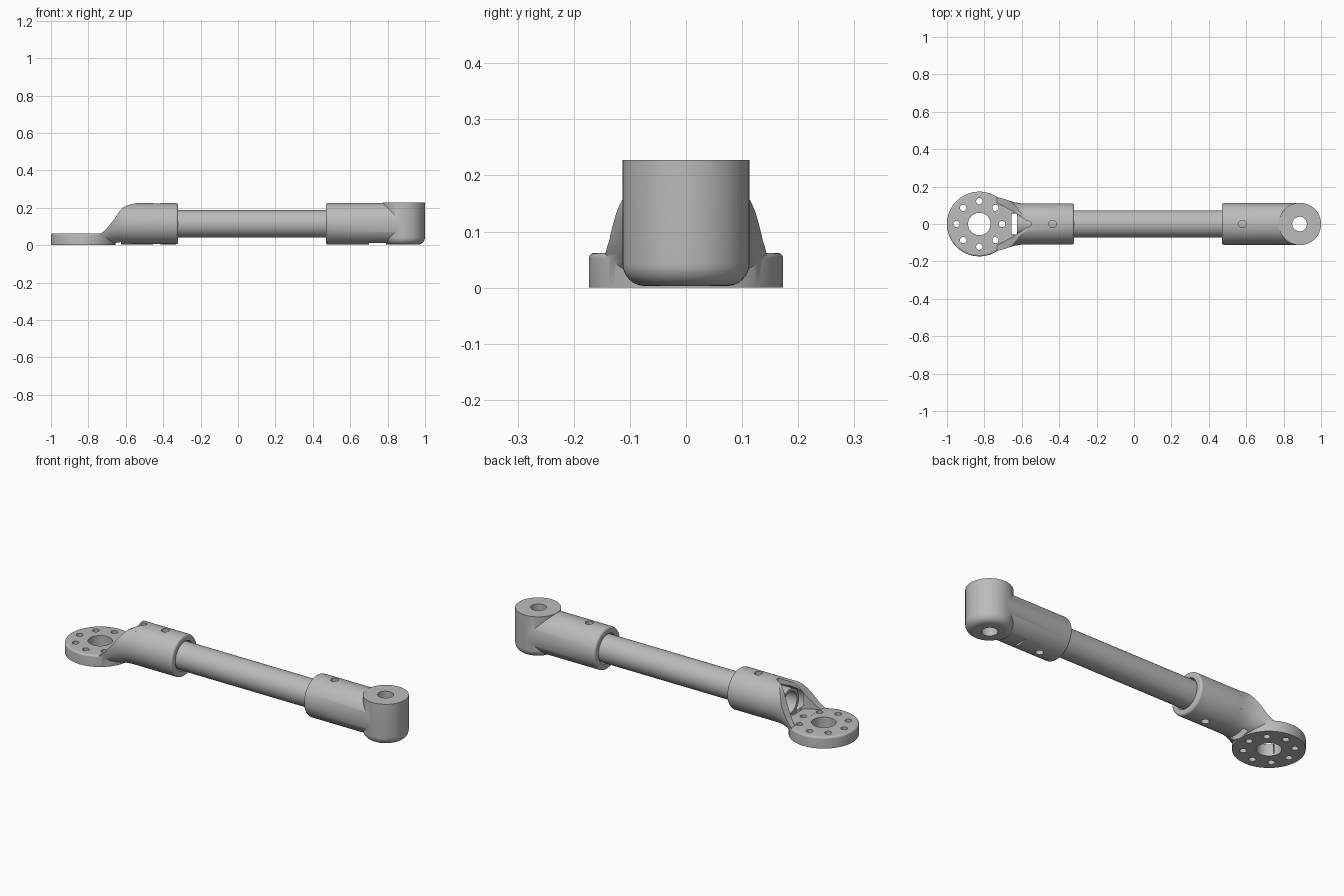
import bpy, bmesh, math
from mathutils import Matrix, Vector

if "Cube" in bpy.data.objects:
    bpy.data.objects.remove(bpy.data.objects["Cube"])

AXIS = 0.115  # height of the rod axis
grey = bpy.data.materials.new("satin grey")
grey.diffuse_color = (0.5, 0.5, 0.5, 1)
grey.use_nodes = True
grey.node_tree.nodes["Principled BSDF"].inputs["Base Color"].default_value = grey.diffuse_color


def finish(name, bm):
    bmesh.ops.remove_doubles(bm, verts=bm.verts, dist=1e-6)
    bmesh.ops.recalc_face_normals(bm, faces=bm.faces)
    mesh = bpy.data.meshes.new(name)
    bm.to_mesh(mesh)
    bm.free()
    mesh.materials.append(grey)
    ob = bpy.data.objects.new(name, mesh)
    bpy.context.collection.objects.link(ob)
    return ob


def lathe(name, profile, centre=(0, 0, 0), along_x=False, n=64):
    """Spin a closed (radius, height) profile about z, or about x."""
    bm = bmesh.new()
    rings = []
    for i in range(n):
        a = 2 * math.pi * i / n
        rings.append([bm.verts.new((r * math.cos(a), r * math.sin(a), h)) for r, h in profile])
    m = len(profile)
    for i in range(n):
        a, b = rings[i], rings[(i + 1) % n]
        for j in range(m):
            k = (j + 1) % m
            if profile[j][0] == 0 and profile[k][0] == 0:
                continue
            if profile[j][0] == 0:
                bm.faces.new((a[j], a[k], b[k]))
            elif profile[k][0] == 0:
                bm.faces.new((a[j], a[k], b[j]))
            else:
                bm.faces.new((a[j], a[k], b[k], b[j]))
    if along_x:
        bm.transform(Matrix.Rotation(math.pi / 2, 4, 'Y'))
    bm.transform(Matrix.Translation(centre))
    return finish(name, bm)


def pin(r, h0, h1, x=0, y=0, z=0, along_x=False, n=64):
    return lathe("pin", [(0, h0), (r, h0), (r, h1), (0, h1)], (x, y, z), along_x, n)


def prism(points, lo, hi, upright=True):
    """Extrude an (x, y) outline in z, or an (x, z) outline in y."""
    bm = bmesh.new()
    put = (lambda p, d: (p[0], p[1], d)) if upright else (lambda p, d: (p[0], d, p[1]))
    face = bm.faces.new([bm.verts.new(put(p, lo)) for p in points])
    ext = bmesh.ops.extrude_face_region(bm, geom=[face])
    verts = [g for g in ext["geom"] if isinstance(g, bmesh.types.BMVert)]
    bmesh.ops.translate(bm, verts=verts, vec=Vector(put((0, 0), hi - lo)))
    return finish("prism", bm)


def loft(name, sections, n=64):
    """Skin rounded-box sections: (x, half width, half height, centre z, power)."""
    bm = bmesh.new()
    rings = []
    for x, w, h, cz, p in sections:
        ring = []
        for i in range(n):
            c, s = math.cos(2 * math.pi * i / n), math.sin(2 * math.pi * i / n)
            ring.append(bm.verts.new((x, math.copysign(abs(c) ** (2 / p), c) * w,
                                      cz + math.copysign(abs(s) ** (2 / p), s) * h)))
        rings.append(ring)
    for a, b in zip(rings, rings[1:]):
        for i in range(n):
            bm.faces.new((a[i], a[(i + 1) % n], b[(i + 1) % n], b[i]))
    bm.faces.new(rings[0])
    bm.faces.new(rings[-1])
    return finish(name, bm)


def combine(ob, others, op):
    bpy.context.view_layer.objects.active = ob
    for other in others:
        mod = ob.modifiers.new(op.lower(), 'BOOLEAN')
        mod.operation, mod.solver, mod.object = op, 'EXACT', other
        bpy.ops.object.modifier_apply(modifier=mod.name)
        bpy.data.objects.remove(other)


def smooth(ob):
    bpy.ops.object.select_all(action='DESELECT')
    ob.select_set(True)
    bpy.context.view_layer.objects.active = ob
    bpy.ops.object.shade_smooth_by_angle(angle=math.radians(32))


def arc(cr, ch, r, a0, a1, n=6):
    return [(cr + r * math.cos(math.radians(a0 + (a1 - a0) * i / n)),
             ch + r * math.sin(math.radians(a0 + (a1 - a0) * i / n))) for i in range(n + 1)]


# hollow rod
tube = lathe("rod", [(0.058, -0.625), (0.073, -0.625), (0.073, 0.74), (0.058, 0.74)],
             (0, 0, AXIS), True)

# flange end: socket, flared neck and bolt disc
flange = lathe("flange_end", [(0, -0.61)] + [(0.11, -0.61)]
               + arc(0.098, -0.332, 0.012, 0, 90) + [(0, -0.32)], (0, 0, AXIS), True)
neck = loft("neck", [(-0.77, 0.153, 0.115, 0.115, 4), (-0.73, 0.146, 0.114, 0.115, 3.4),
                     (-0.68, 0.129, 0.112, 0.115, 2.6), (-0.64, 0.116, 0.1105, 0.115, 2.2),
                     (-0.60, 0.1101, 0.1101, 0.115, 2), (-0.57, 0.1101, 0.1101, 0.115, 2)])
slope = prism([(-0.9, 0.055), (-0.74, 0.055), (-0.705, 0.085), (-0.66, 0.142), (-0.635, 0.18),
               (-0.615, 0.202), (-0.59, 0.214), (-0.545, 0.2255), (-0.54, 0.4), (-0.9, 0.4)],
              -0.3, 0.3, upright=False)
combine(flange, [neck], 'UNION')
combine(flange, [slope], 'DIFFERENCE')
disc = lathe("disc", [(0, 0), (0.173, 0)] + arc(0.163, 0.052, 0.01, 0, 90) + [(0, 0.062)],
             (-0.827, 0, 0), n=96)
combine(flange, [disc], 'UNION')

# open throat, floor window, bore and holes of the flange end
half = [(-0.82, 0.135), (-0.75, 0.122), (-0.70, 0.096), (-0.64, 0.062), (-0.605, 0.04),
        (-0.58, 0.02), (-0.56, 0.014), (-0.549, 0.006)]
throat = prism(half + [(x, -y) for x, y in reversed(half)], 0.0622, 0.4)
window = prism([(-0.654, -0.055), (-0.625, -0.055), (-0.625, 0.055), (-0.654, 0.055)], -0.1, 0.1)
cuts = [throat, window, pin(0.079, -0.655, -0.2, z=AXIS, along_x=True),
        pin(0.06, -0.1, 0.2, x=-0.827), pin(0.02, -0.1, 0.4, x=-0.435, n=32)]
for i in range(8):
    a = i * math.pi / 4
    cuts.append(pin(0.017, -0.1, 0.1, -0.827 + 0.122 * math.cos(a), 0.122 * math.sin(a), n=24))
combine(flange, cuts, 'DIFFERENCE')

# pivot end: upright boss with rounded foot, joined to a socket
pivot = lathe("pivot_end", [(0, 0.003)] + arc(0.073, 0.043, 0.04, -90, 0, 8)
              + [(0.113, 0.228), (0, 0.228)], (0.887, 0, 0), n=96)
socket = lathe("socket", [(0, 0.47)] + arc(0.1, 0.482, 0.012, -90, 0)
               + [(0.112, 0.885), (0, 0.885)], (0, 0, AXIS), True)
combine(pivot, [socket], 'UNION')
slot = prism([(0.70, -0.07), (0.79, -0.07), (0.79, 0.07), (0.70, 0.07)], -0.1, 0.013)
combine(pivot, [slot, pin(0.079, 0.4, 0.745, z=AXIS, along_x=True),
                pin(0.039, -0.1, 0.4, x=0.885), pin(0.02, -0.1, 0.4, x=0.58, n=32)], 'DIFFERENCE')

for ob in (tube, flange, pivot):
    smooth(ob)
